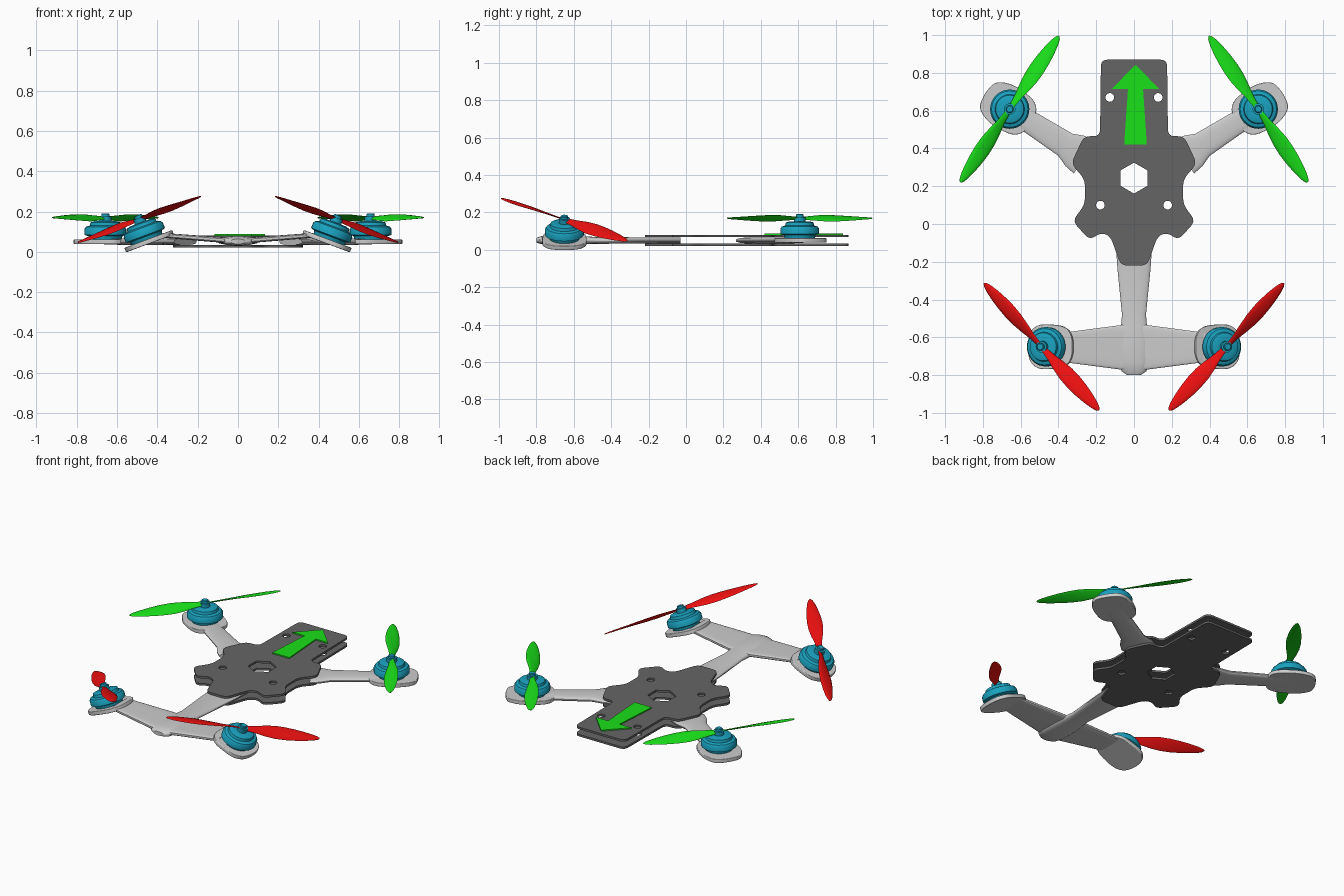
import bpy, bmesh
from math import sin, cos, pi, radians
from mathutils import Matrix, Vector

if "Cube" in bpy.data.objects:
    bpy.data.objects.remove(bpy.data.objects["Cube"])

T = Matrix.Translation
R = Matrix.Rotation


def material(name, rgb):
    m = bpy.data.materials.new(name)
    m.diffuse_color = (*rgb, 1)
    m.use_nodes = True
    m.node_tree.nodes["Principled BSDF"].inputs["Base Color"].default_value = m.diffuse_color
    return m


PLATE = material("dark_grey", (0.13, 0.13, 0.13))
TEAL = material("teal", (0.01, 0.36, 0.52))
GREEN = material("green", (0.01, 0.75, 0.01))
RED = material("red", (0.85, 0.005, 0.005))


def finish(ob, mat, matrix, angle=35):
    ob.matrix_world = matrix
    if mat:
        ob.data.materials.append(mat)
    bpy.ops.object.select_all(action='DESELECT')
    ob.select_set(True)
    bpy.context.view_layer.objects.active = ob
    if ob.type == 'CURVE':
        bpy.ops.object.convert(target='MESH')
    bpy.ops.object.shade_smooth_by_angle(angle=radians(angle))
    return ob


def skin(name, rings, mat=None, matrix=Matrix()):
    """Closed surface through a row of equal rings."""
    bm = bmesh.new()
    vs = [[bm.verts.new(p) for p in ring] for ring in rings]
    n = len(rings[0])
    for a, b in zip(vs, vs[1:]):
        for i in range(n):
            j = (i + 1) % n
            bm.faces.new((a[i], a[j], b[j], b[i]))
    bm.faces.new(vs[0])
    bm.faces.new(vs[-1])
    bmesh.ops.recalc_face_normals(bm, faces=bm.faces)
    me = bpy.data.meshes.new(name)
    bm.to_mesh(me)
    bm.free()
    ob = bpy.data.objects.new(name, me)
    bpy.context.collection.objects.link(ob)
    return finish(ob, mat, matrix)


def beam(name, stations, matrix, power=0.6):
    """Rounded bar along local x; stations are (x, half width, z, half thickness)."""
    def se(v):
        return abs(v) ** power * (1 if v > 0 else -1)
    rings = [[(x, w * se(cos(a)), z + t * se(sin(a)))
              for a in [2 * pi * (i + .5) / 24 for i in range(24)]]
             for x, w, z, t in stations]
    return skin(name, rings, None, matrix)


def lathe(name, profile, mat, matrix, n=32):
    rings = [[(r * cos(2 * pi * i / n), r * sin(2 * pi * i / n), z) for i in range(n)]
             for r, z in profile]
    return skin(name, rings, mat, matrix)


def rounded(pts, r):
    """Polygon with its corners rounded."""
    out = []
    for i, p in enumerate(pts):
        p, a, b = Vector(p), Vector(pts[i - 1]), Vector(pts[(i + 1) % len(pts)])
        s = p + (a - p).normalized() * min(r, (a - p).length * .48)
        e = p + (b - p).normalized() * min(r, (b - p).length * .48)
        out += [s * (1 - t) ** 2 + p * 2 * t * (1 - t) + e * t * t
                for t in (0, .25, .5, .75, 1)]
    return out


def circle(x, y, r, n):
    return [(x + r * sin(2 * pi * i / n), y + r * cos(2 * pi * i / n)) for i in range(n)]


def slab(name, loops, half, mat, matrix, bevel=0):
    """Flat plate from an outline and holes."""
    cu = bpy.data.curves.new(name, 'CURVE')
    cu.dimensions, cu.fill_mode = '2D', 'BOTH'
    cu.extrude, cu.bevel_depth = half, bevel
    for loop in loops:
        sp = cu.splines.new('POLY')
        sp.points.add(len(loop) - 1)
        for q, p in zip(sp.points, loop):
            q.co = (p[0], p[1], 0, 1)
        sp.use_cyclic_u = True
    ob = bpy.data.objects.new(name, cu)
    bpy.context.collection.objects.link(ob)
    return finish(ob, mat, matrix)


def mirrored(half):
    return half + [(-x, y) for x, y in reversed(half)]


# Two identical body plates with holes
outline = rounded(mirrored([
    (.175, .87), (.18, .465), (.265, .465), (.333, .32), (.26, .235), (.26, .105),
    (.325, .015), (.235, -.085), (.175, -.045), (.125, -.065), (.07, -.22)]), .035)
holes = [circle(0, .243, .082, 6)] + [circle(s * x, y, .023, 20)
         for s in (1, -1) for x, y in ((.128, .67), (.178, .10))]
for name, z in (("bottom_plate", .028), ("top_plate", .074)):
    slab(name, [outline] + holes, .0065, PLATE, T((0, 0, z)))

# Direction arrow on the top plate
slab("direction_arrow", [mirrored([(.06, .42), (.04, .715), (.125, .715), (.004, .84)])],
     .005, GREEN, T((.008, 0, .083)))

# Tail boom and the cross bar at its end
beam("tail_boom", [(.03, .1, .05, .016), (.14, .095, .05, .016), (.24, .088, .05, .017),
                   (.48, .064, .05, .018), (.55, .07, .052, .022), (.62, .078, .053, .025),
                   (.73, .08, .053, .025), (.78, .066, .052, .02), (.80, .035, .051, .012)],
     R(-pi / 2, 4, 'Z'), .8)
beam("tail_cross_bar", [(-.375, .078, .082, .012), (-.07, .118, .058, .014),
                        (.07, .118, .058, .014), (.375, .078, .082, .012)],
     T((0, -.653, 0)), .4)

MOTOR = [(.08, .010), (.085, .028), (.104, .034), (.104, .062), (.096, .074), (.078, .080),
         (.074, .096), (.055, .102), (.03, .102), (.03, .126), (.02, .126), (.02, .138),
         (.016, .141)]
# Blade stations: radius, chord, pitch
BLADE = [(.0, .03, 0), (.025, .032, 30), (.08, .046, 30), (.14, .070, 27), (.20, .086, 23),
         (.26, .088, 19), (.32, .080, 16), (.38, .064, 13), (.43, .044, 11), (.455, .026, 10),
         (.467, .008, 9)]


def propeller(name, mat, matrix, hand):
    rings = []
    for sgn, row in ((-1, BLADE[:0:-1]), (1, BLADE)):
        for r, chord, pitch in row:
            p = radians(pitch) * sgn * hand
            th = .003 + .06 * chord
            ring = []
            for i in range(12):
                a = 2 * pi * i / 12
                u, v = chord / 2 * cos(a), th * sin(a) * (1 if sin(a) > 0 else .4)
                ring.append((sgn * r, u * cos(p) - v * sin(p), u * sin(p) + v * cos(p)))
            rings.append(ring)
    skin(name, rings, mat, matrix @ T((0, 0, .118)))


def motor_pod(label, frame, heading, end):
    half = [(-.13, .06), (-.085, .108), (.05, .118), (end - .015, .085), (end, .03)]
    pts = half + [(x, -y) for x, y in reversed(half)]
    slab(label + "_motor_mount", [rounded(pts, .05)], .008, None,
         frame @ R(heading, 4, 'Z'), .004)
    lathe(label + "_motor", MOTOR, TEAL, frame)


for side, s in (("right", 1), ("left", -1)):
    # Front arm, motor and propeller
    heading = radians(32.6) if s > 0 else pi - radians(32.6)
    frame = T((s * .658, .608, .05))
    beam("front_arm_" + side,
         [(-.47, .105, 0, .016), (-.41, .095, 0, .016), (-.35, .07, 0, .017),
          (-.12, .06, 0, .017), (-.06, .075, 0, .014), (.02, .08, 0, .012)],
         frame @ R(heading, 4, 'Z'), .8)
    motor_pod("front_" + side, frame, heading, .15)
    propeller("front_propeller_" + side, GREEN, frame @ R(radians(-56 * s), 4, 'Z'), s)

    # Rear motor and propeller, tilted outward
    frame = T((s * .448, -.65, .050)) @ R(radians(20.5 * s), 4, 'Y')
    motor_pod("rear_" + side, frame, 0 if s > 0 else pi, .115)
    propeller("rear_propeller_" + side, RED, frame @ R(radians(46 * s), 4, 'Z'), s)
